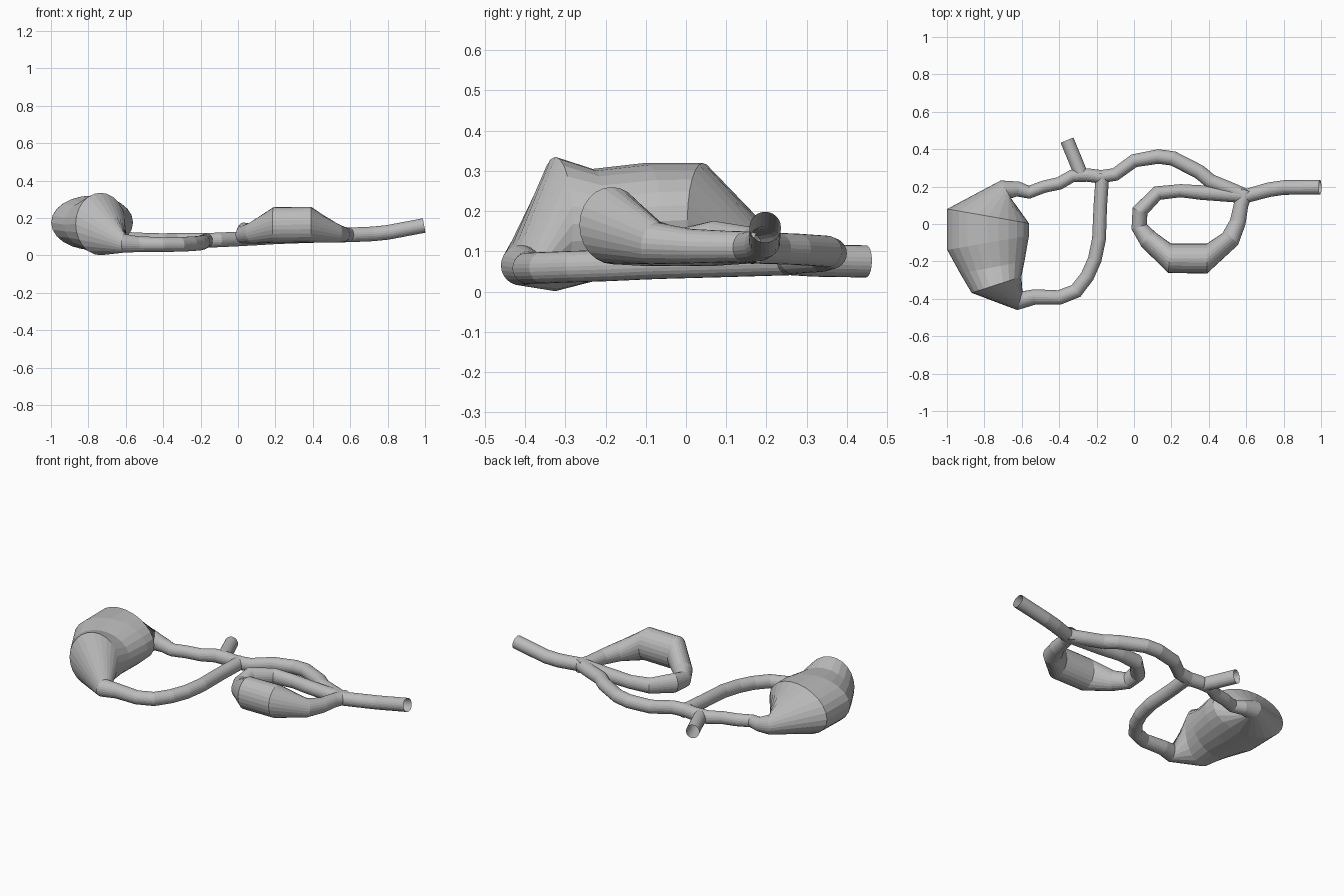
import bpy, bmesh, math
from mathutils import Vector

SIDES = 24
grey = bpy.data.materials.new("plain grey")
grey.diffuse_color = (0.5, 0.5, 0.5, 1)


def tube(name, stations):
    """Open pipe through stations (x, y, z, half width, half height[, heading in degrees])."""
    bm = bmesh.new()
    pts = [Vector(s[:3]) for s in stations]
    rings = []
    for i, s in enumerate(stations):
        a = (pts[i] - pts[i - 1]).normalized() if i > 0 else Vector()
        b = (pts[i + 1] - pts[i]).normalized() if i < len(pts) - 1 else Vector()
        t = (a + b).normalized()
        if len(s) > 5:
            h = math.radians(s[5])
            t = Vector((math.cos(h), math.sin(h), 0))
        side = t.cross(Vector((0, 0, 1))).normalized()
        up = side.cross(t)
        ring = []
        for k in range(SIDES):
            w = 2 * math.pi * k / SIDES
            ring.append(bm.verts.new(pts[i] + side * math.cos(w) * s[3] + up * math.sin(w) * s[4]))
        rings.append(ring)
    for r0, r1 in zip(rings, rings[1:]):
        for k in range(SIDES):
            j = (k + 1) % SIDES
            bm.faces.new((r0[k], r0[j], r1[j], r1[k]))
    bmesh.ops.recalc_face_normals(bm, faces=bm.faces)
    me = bpy.data.meshes.new(name)
    bm.to_mesh(me)
    bm.free()
    me.materials.append(grey)
    ob = bpy.data.objects.new(name, me)
    bpy.context.collection.objects.link(ob)
    return ob


R = 0.039

# outlet pipe with open end, continuing as the arched middle pipe
tube("outlet_and_arch_pipe", [
    (0.995, 0.197, 0.16, R, R), (0.80, 0.195, 0.123, R, R), (0.72, 0.183, 0.115, R, R),
    (0.60, 0.15, 0.11, R, R), (0.51, 0.187, 0.108, R, R), (0.41, 0.228, 0.107, R, R),
    (0.35, 0.278, 0.105, R, R), (0.21, 0.35, 0.10, R, R), (0.13, 0.361, 0.095, R, R),
    (0.0, 0.338, 0.088, 0.036, R), (-0.10, 0.265, 0.083, 0.035, R), (-0.20, 0.25, 0.08, 0.035, R)])

# right loop with its swollen chamber
tube("right_loop_chamber", [
    (0.60, 0.18, 0.11, R, R), (0.572, 0.10, 0.112, R, R), (0.555, 0.01, 0.113, 0.043, 0.043),
    (0.515, -0.08, 0.12, 0.052, 0.053), (0.39, -0.185, 0.165, 0.08, 0.095, 180),
    (0.19, -0.183, 0.163, 0.079, 0.095, 175), (0.08, -0.085, 0.12, 0.054, 0.058),
    (0.028, -0.015, 0.11, 0.043, 0.047), (0.032, 0.07, 0.12, 0.043, 0.056),
    (0.125, 0.165, 0.115, R, 0.045), (0.25, 0.178, 0.11, 0.035, R),
    (0.36, 0.168, 0.108, R, R), (0.43, 0.163, 0.108, R, R), (0.60, 0.15, 0.11, R, R)])

# left loop: back pipe, big chamber, front pipe back to the junction
tube("left_loop_chamber", [
    (-0.16, 0.25, 0.08, 0.036, R), (-0.25, 0.262, 0.08, 0.036, R), (-0.33, 0.257, 0.081, 0.034, R),
    (-0.40, 0.217, 0.082, 0.034, 0.036), (-0.48, 0.20, 0.084, 0.033, 0.036),
    (-0.56, 0.17, 0.087, 0.035, 0.036), (-0.62, 0.187, 0.09, 0.04, 0.04),
    (-0.685, 0.185, 0.105, 0.055, 0.055, -150),
    (-0.78, 0.042, 0.178, 0.222, 0.142, -100), (-0.78, -0.10, 0.175, 0.222, 0.145, -80),
    (-0.757, -0.232, 0.165, 0.175, 0.14, -79), (-0.735, -0.325, 0.168, 0.14, 0.167, -72),
    (-0.61, -0.41, 0.065, 0.052, 0.05, -15), (-0.53, -0.39, 0.06, 0.041, 0.042, 3),
    (-0.40, -0.393, 0.058, R, R), (-0.31, -0.358, 0.059, R, R), (-0.25, -0.28, 0.062, 0.037, R),
    (-0.21, -0.19, 0.065, 0.037, R), (-0.187, -0.08, 0.07, 0.037, R),
    (-0.18, 0.10, 0.075, 0.036, R), (-0.168, 0.27, 0.08, 0.036, R)])

# short open side stub
tube("side_stub", [
    (-0.358, 0.448, 0.075, 0.037, 0.04), (-0.305, 0.32, 0.077, 0.037, 0.04),
    (-0.28, 0.255, 0.08, 0.037, R)])
